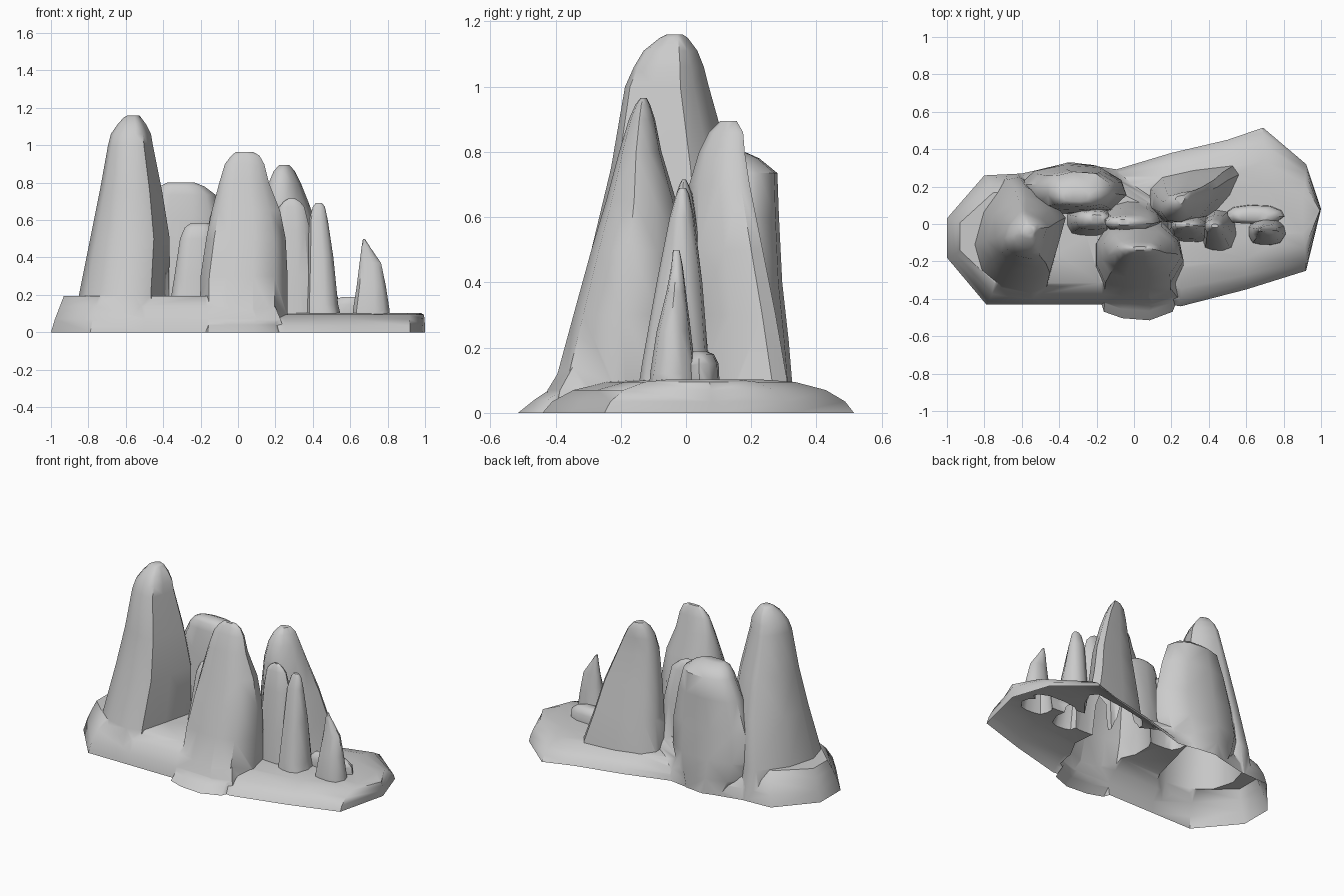
import bpy, bmesh, math

parts = []


def finish(name, rings):
    """Skin a stack of equal-sized rings into a closed solid."""
    bm = bmesh.new()
    # sink the foot of ground-standing parts a little so the union is clean
    if rings[0][0][2] == 0:
        rings.insert(0, [(x, y, -.02 - .003 * len(parts)) for x, y, z in rings[0]])
    rows = [[bm.verts.new(p) for p in ring] for ring in rings]
    n = len(rows[0])
    for a, b in zip(rows, rows[1:]):
        for i in range(n):
            j = (i + 1) % n
            bm.faces.new((a[i], a[j], b[j], b[i]))
    bm.faces.new(rows[-1])
    bm.faces.new(rows[0][::-1])
    bmesh.ops.triangulate(bm, faces=bm.faces[:])
    me = bpy.data.meshes.new(name)
    bm.to_mesh(me)
    bm.free()
    ob = bpy.data.objects.new(name, me)
    bpy.context.collection.objects.link(ob)
    parts.append(ob)


def spire(name, shape, levels):
    """shape: outline in a unit box; levels: (z, x0, x1, y0, y1) extents."""
    finish(name, [[(x0 + u * (x1 - x0), y0 + v * (y1 - y0), z) for u, v in shape]
                  for z, x0, x1, y0, y1 in levels])


def slab(name, outline, centre, levels):
    """Shrink an outline toward a centre; levels: (z, scale x, scale y)."""
    cx, cy = centre
    finish(name, [[(cx + (x - cx) * sx, cy + (y - cy) * sy, z) for x, y in outline]
                  for z, sx, sy in levels])


# Outlines of the rock cross-sections, counter-clockwise
CRAG = [(0.0, .42), (.08, .2), (.3, .06), (.62, 0), (.8, .06), (.9, .35),
        (1, .66), (.86, .82), (.5, 1), (.36, .98), (.1, .7)]
BLOCK = [(0, .35), (.1, .08), (.3, .02), (.6, 0), (.85, .08), (1, .4),
         (.95, .7), (.75, .95), (.4, 1), (.12, .88), (0, .65)]
WEDGE = [(0, .3), (.15, .05), (.45, 0), (.7, .15), (.9, .5), (1, .85),
         (.93, 1), (.5, .92), (.15, .8), (.02, .6)]

# Base slabs
slab("left_base", [(-1, -.18), (-.79, -.43), (-.5, -.43), (-.15, -.43), (.12, -.44),
                   (.25, -.4), (.22, .1), (-.08, .29), (-.33, .33), (-.6, .27),
                   (-.8, .26), (-1, .03)],
     (-.4, -.05), [(0, 1, 1), (.07, .965, .96), (.14, .92, .85), (.195, .885, .7)])
slab("right_base", [(-.15, -.38), (.25, -.44), (.6, -.35), (.92, -.25), (1, .08),
                    (.92, .32), (.69, .515), (.5, .45), (.2, .38), (-.1, .29)],
     (.55, .06), [(0, 1, 1), (.035, .998, .94), (.07, .995, .81), (.095, .985, .6),
                  (.103, .95, .35)])

# Large spires
spire("tall_spire", CRAG, [
    (0, -.88, -.36, -.43, .27), (.2, -.85, -.37, -.37, .25),
    (.5, -.79, -.365, -.29, .2), (.75, -.74, -.405, -.23, .14),
    (1.0, -.695, -.455, -.187, .07), (1.06, -.68, -.465, -.16, .055),
    (1.11, -.645, -.49, -.13, .035), (1.15, -.61, -.52, -.08, .005),
    (1.16, -.59, -.53, -.06, -.01)])
spire("middle_spire", BLOCK, [
    (0, -.21, .28, -.515, .06), (.04, -.205, .27, -.465, .055),
    (.08, -.205, .265, -.405, .05),
    (.3, -.2, .265, -.345, .03), (.5, -.17, .255, -.29, 0),
    (.65, -.14, .225, -.245, -.03), (.8, -.1, .165, -.205, -.075),
    (.9, -.07, .14, -.175, -.095), (.945, -.035, .115, -.155, -.11),
    (.965, -.01, .08, -.14, -.12)])
spire("back_right_spire", WEDGE, [
    (0, .06, .57, .0, .32), (.1, .08, .56, .0, .31), (.3, .1, .5, 0, .275),
    (.5, .12, .45, 0, .235), (.7, .145, .375, .01, .195),
    (.8, .165, .335, .04, .18), (.86, .19, .305, .07, .175),
    (.895, .22, .275, .105, .155)])
spire("back_left_boulder", BLOCK, [
    (0, -.5, -.13, .05, .33), (.1, -.56, -.08, .05, .325),
    (.22, -.6, -.04, .05, .315), (.4, -.58, -.04, .06, .295),
    (.6, -.52, -.08, .075, .285), (.735, -.46, -.12, .09, .28),
    (.78, -.42, -.18, .1, .225), (.8, -.38, -.23, .12, .18)])

# Slender pillars between the large spires
spire("left_pillar", BLOCK, [
    (.05, -.38, -.1, -.08, .12), (.3, -.34, -.11, -.05, .1),
    (.5, -.31, -.12, -.03, .08), (.56, -.285, -.13, -.015, .07),
    (.585, -.25, -.16, .01, .05)])
spire("centre_pillar", BLOCK, [
    (.05, -.16, .16, -.06, .14), (.4, -.16, .14, -.04, .09),
    (.6, -.155, .1, -.03, .05), (.65, -.14, .04, -.02, .04),
    (.67, -.1, .0, -.005, .025)])
spire("ridge_pillar", BLOCK, [
    (.05, .18, .46, -.1, .08), (.3, .19, .41, -.08, .06),
    (.55, .2, .385, -.05, .04), (.67, .22, .355, -.03, .02),
    (.7, .245, .33, -.02, .008), (.715, .27, .305, -.012, .0)])
spire("right_pillar", BLOCK, [
    (.05, .36, .56, -.15, .08), (.15, .365, .535, -.135, .07),
    (.4, .375, .51, -.09, .05), (.6, .38, .48, -.05, .025),
    (.67, .4, .465, -.03, .01), (.69, .415, .45, -.02, .0)])
spire("end_pillar", BLOCK, [
    (.05, .61, .815, -.115, .04), (.12, .615, .81, -.11, .03),
    (.25, .635, .79, -.09, .015), (.37, .65, .765, -.06, .0),
    (.45, .66, .71, -.045, -.01), (.5, .668, .678, -.04, -.02)])
spire("low_stub", BLOCK, [
    (.05, .49, .81, 0, .105), (.15, .5, .8, 0, .1), (.18, .53, .76, .01, .085),
    (.19, .56, .72, .02, .06)])

# Fuse everything into one continuous rock skin
rock = parts[0]
rock.name = "rock_formation"
bpy.context.view_layer.objects.active = rock
for other in parts[1:]:
    mod = rock.modifiers.new("fuse", 'BOOLEAN')
    mod.operation = 'UNION'
    mod.solver = 'EXACT'
    mod.object = other
    bpy.ops.object.modifier_apply(modifier=mod.name)
    bpy.data.objects.remove(other)

# Trim at the ground, leaving the hollow shell open underneath
bm = bmesh.new()
bm.from_mesh(rock.data)
bmesh.ops.bisect_plane(bm, geom=bm.verts[:] + bm.edges[:] + bm.faces[:],
                       plane_co=(0, 0, 0), plane_no=(0, 0, 1), clear_inner=True)
bmesh.ops.remove_doubles(bm, verts=bm.verts[:], dist=.002)
bm.to_mesh(rock.data)
bm.free()
bpy.ops.object.select_all(action='DESELECT')
rock.select_set(True)
bpy.context.view_layer.objects.active = rock
bpy.ops.object.shade_smooth_by_angle(angle=math.radians(48))
